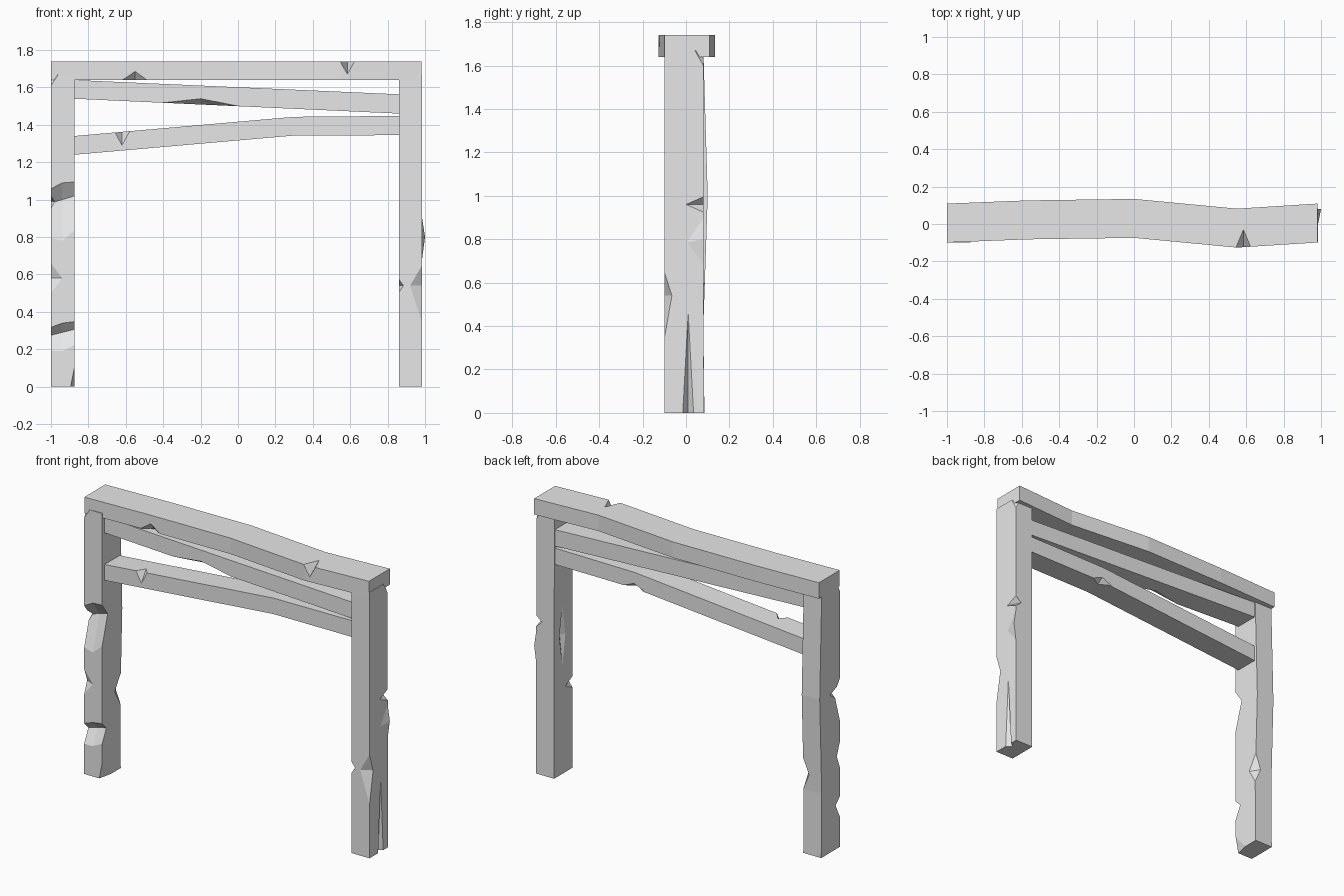
import bpy
import bmesh
from mathutils import Vector

cube = bpy.data.objects.get("Cube")
if cube:
    bpy.data.objects.remove(cube, do_unlink=True)

GREY = (0.8, 0.8, 0.8, 1.0)
grey = bpy.data.materials.new("plain grey")
grey.use_nodes = True
grey.diffuse_color = GREY
grey.node_tree.nodes["Principled BSDF"].inputs["Base Color"].default_value = GREY


def link(name, bm):
    """Turn a bmesh into a flat-shaded object."""
    bmesh.ops.recalc_face_normals(bm, faces=bm.faces)
    mesh = bpy.data.meshes.new(name)
    bm.to_mesh(mesh)
    bm.free()
    mesh.materials.append(grey)
    ob = bpy.data.objects.new(name, mesh)
    bpy.context.collection.objects.link(ob)
    return ob


def timber(name, sections, upright=False):
    """Loft rectangles (position, low a, high a, low b, high b) along z or x."""
    bm = bmesh.new()
    rings = []
    for t, a0, a1, b0, b1 in sections:
        corners = [(a0, b0), (a1, b0), (a1, b1), (a0, b1)]
        rings.append([bm.verts.new((a, b, t) if upright else (t, a, b))
                      for a, b in corners])
    for low, high in zip(rings, rings[1:]):
        for i in range(4):
            j = (i + 1) % 4
            bm.faces.new((low[i], low[j], high[j], high[i]))
    bm.faces.new(rings[0])
    bm.faces.new(rings[-1])
    return link(name, bm)


def hull(name, points):
    bm = bmesh.new()
    for p in points:
        bm.verts.new(p)
    bmesh.ops.convex_hull(bm, input=bm.verts)
    return link(name, bm)


def notch(part, centre, width, depth, up, down=None, tilt=0.0):
    """Chip a diamond-shaped piece out of a timber."""
    offsets = [(width, 0, tilt), (-width, 0, -tilt), (0, depth, 0),
               (0, -depth, 0), (0, 0, up), (0, 0, -(down or up))]
    cutter = hull("cutter", [Vector(centre) + Vector(o) for o in offsets])
    cutter.hide_render = True
    mod = part.modifiers.new("notch", 'BOOLEAN')
    mod.operation = 'DIFFERENCE'
    mod.solver = 'EXACT'
    mod.object = cutter
    graph = bpy.context.evaluated_depsgraph_get()
    mesh = bpy.data.meshes.new_from_object(part.evaluated_get(graph))
    part.modifiers.clear()
    part.data = mesh
    bpy.data.objects.remove(cutter, do_unlink=True)


# Crooked top beam
spine = [(-1, 0.005), (-0.57, 0.022), (0, 0.03), (0.55, -0.022), (0.98, 0.005)]
beam = timber("top_beam", [(x, y - 0.104, y + 0.104, 1.64, 1.74) for x, y in spine])
notch(beam, (0.585, -0.125, 1.74), 0.04, 0.095, 0.07)
notch(beam, (-0.55, -0.085, 1.64), 0.07, 0.04, 0.05)

# Right post, bulging backwards, with hacked front
right_post = timber("right_post", [
    (0, -1, -0.875, -0.1, 0.085), (0.4, -1, -0.875, -0.1, 0.08),
    (1.0, -1, -0.875, -0.1, 0.1), (1.67, -1, -0.875, -0.1, 0.08)], upright=True)
notch(right_post, (-0.94, -0.1, 1.0), 0.4, 0.065, 0.09, 0.22, tilt=0.12)
notch(right_post, (-0.94, -0.1, 0.29), 0.4, 0.05, 0.05, 0.1, tilt=0.1)
notch(right_post, (-1, -0.1, 0.58), 0.06, 0.03, 0.08)
notch(right_post, (-1, -0.1, 0.99), 0.05, 0.1, 0.04, 0.07)
notch(right_post, (-0.875, -0.1, 0), 0.02, 0.09, 0.1)
notch(right_post, (-0.875, 0.085, 0.5), 0.04, 0.06, 0.1)
notch(right_post, (-1, -0.1, 1.67), 0.04, 0.03, 0.06)

# Left post with splits along its sides
left_post = timber("left_post", [
    (0, 0.86, 0.985, -0.1, 0.082), (1.67, 0.86, 0.985, -0.1, 0.08)], upright=True)
notch(left_post, (0.985, -0.1, 0.54), 0.065, 0.035, 0.11, 0.2)
notch(left_post, (0.86, -0.1, 0.54), 0.025, 0.07, 0.035)
notch(left_post, (0.86, 0, 0.87), 0.02, 0.03, 0.19)
notch(left_post, (0.985, 0.01, 0), 0.035, 0.025, 0.46)
notch(left_post, (0.985, 0.08, 0.96), 0.04, 0.08, 0.035)
notch(left_post, (0.985, 0.08, 1.67), 0.04, 0.04, 0.07)

# Raised splinter on the outside of the left post
hull("splinter", [(0.98, -0.02, 0.78), (0.98, 0.08, 0.93),
                  (0.98, 0.08, 0.65), (1.0, 0.08, 0.8)])

# Sloping rails between the posts
upper_rail = timber("upper_rail", [(-0.88, -0.075, 0.075, 1.54, 1.64),
                                   (0.87, -0.075, 0.075, 1.46, 1.563)])
notch(upper_rail, (-0.2, -0.075, 1.505), 0.23, 0.06, 0.035, tilt=-0.01)

lower_rail = timber("lower_rail", [(-0.88, -0.075, 0.075, 1.24, 1.34),
                                   (0.3, -0.075, 0.075, 1.343, 1.443),
                                   (0.87, -0.075, 0.075, 1.345, 1.448)])
notch(lower_rail, (-0.62, -0.075, 1.365), 0.04, 0.05, 0.03, 0.075)
notch(lower_rail, (0.31, 0.075, 1.343), 0.07, 0.04, 0.03)
